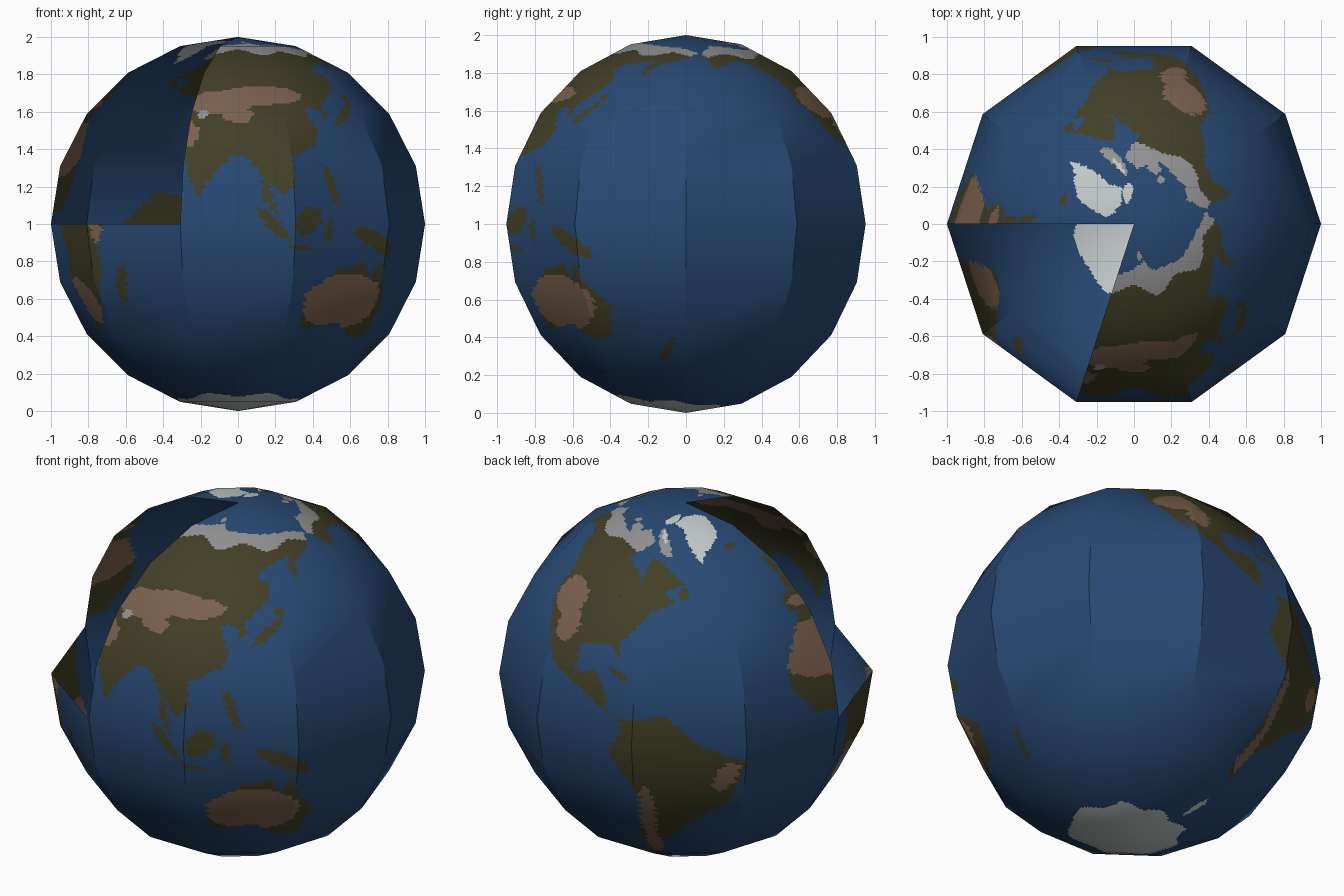
import bpy
from math import radians, sin, cos, ceil, pi
from mathutils import Vector

if "Cube" in bpy.data.objects:
    bpy.data.objects.remove(bpy.data.objects["Cube"])

# Flat colours (linear)
OCEAN, FOREST, DRY, TUNDRA, ICE = range(5)
COLOURS = [("ocean_blue", (0.021, 0.066, 0.172)), ("forest_green", (0.054, 0.05, 0.019)),
           ("dry_brown", (0.195, 0.118, 0.073)), ("tundra_grey", (0.29, 0.29, 0.29)),
           ("ice_white", (0.55, 0.59, 0.59))]
SEGMENTS, BANDS, ROWS, STEPS = 10, 10, 24, 72   # facets, and fine rows and steps per facet
TOTAL = SEGMENTS * STEPS


def blob(lon, lat, rx, ry, tilt=0):
    """Tilted oval outline, tilt in degrees."""
    c, s = cos(radians(tilt)), sin(radians(tilt))
    ring = [(rx * cos(k * pi / 12), ry * sin(k * pi / 12)) for k in range(24)]
    return [(lon + x * c - y * s, lat + x * s + y * c) for x, y in ring]


# Continent outlines as (longitude, latitude)
asia = [(70, 73), (88, 75), (105, 78), (113, 74), (140, 72), (180, 69), (190, 66), (178, 62),
        (163, 58), (157, 51), (156, 57), (162, 61), (143, 59), (135, 55), (141, 52), (140, 48),
        (127, 39), (129, 36), (126, 34), (125, 38), (119, 39), (119, 35), (122, 30), (119, 25),
        (108, 21), (109, 13), (105, 9), (100, 13), (103, 2), (98, 8), (98, 15), (92, 22),
        (88, 22), (80, 13), (77, 8), (72, 20), (70, 22)]
north_america = [(-168, 66), (-156, 71), (-115, 68), (-94, 72), (-82, 68), (-94, 60), (-82, 55),
                 (-79, 51), (-78, 62), (-70, 61), (-56, 52), (-66, 50), (-60, 46), (-70, 43),
                 (-76, 36), (-81, 31), (-80, 26), (-84, 30), (-97, 28), (-96, 19), (-88, 21),
                 (-83, 15), (-83, 10), (-78, 8), (-85, 10), (-105, 20), (-113, 31), (-110, 23),
                 (-124, 40), (-124, 48), (-140, 60), (-151, 60), (-163, 55), (-165, 63)]
south_america = [(-77, 8), (-62, 10), (-50, 0), (-35, -6), (-41, -22), (-48, -26), (-58, -36),
                 (-65, -43), (-66, -55), (-73, -52), (-73, -38), (-70, -18), (-81, -5), (-77, 4)]
africa = [(-6, 36), (-17, 21), (-17, 14), (-8, 4), (9, 4), (9, -1), (13, -8), (12, -17),
          (18, -34), (25, -34), (35, -24), (40, -15), (39, -6), (43, 0), (10, 37)]
australia = [(114, -22), (126, -14), (136, -12), (139, -17), (142, -11), (146, -19), (153, -26),
             (150, -37), (140, -38), (132, -32), (115, -34)]
greenland = [(-45, 60), (-40, 65), (-24, 70), (-14, 81), (-32, 83), (-60, 82), (-72, 78),
             (-58, 75), (-53, 68)]

# Smaller shapes as ovals: longitude, latitude, half width, half height, tilt
islands = [(-3, 40, 6, 4), (1, 47, 5, 4), (-3, 54, 2, 4, 15), (-19, 65, 5, 1.3),
           (46.7, -19, 2, 7, -15), (101, 0, 7, 1.8, -45), (113, 1, 5.5, 3.8, 35),
           (110, -7.5, 5, 0.8, -8), (121, -2, 1.3, 4), (140, -5.5, 10, 2.6, -25),
           (123, 12, 1.6, 7, 20), (137, 36.5, 8, 1.5, 35), (143, 43, 2.3, 1.6),
           (172, -42, 6.5, 1.5, 55), (-79, 21.7, 5, 0.8, -15), (-56, 49, 2.7, 2)]
dry_regions = [(0, 24, 19, 9.5), (-2, 40, 5, 2), (100, 44, 20, 4), (82, 41, 14, 5), (90, 36, 6, 3),
               (71, 29, 5, 4.5), (-112, 41, 10, 6.5), (-105, 33, 5, 6), (-42, -11, 6, 3.2, 55),
               (-68.5, -27, 3, 13), (-68.5, -44, 3.5, 8), (21, -24.5, 11, 7, -25),
               (39.5, -2.5, 2.5, 4), (130, -25, 17, 9.5)]
grey_islands = [(-74, 68.5, 10, 3, -30), (-110, 71, 7, 2), (-121, 73, 4, 1.3), (99, 79.5, 4.5, 1.3)]
ice_islands = [(-78, 80, 11, 2.7, 10), (-76, 71, 5, 1.3, -30), (-63, -68, 3, 5, -25)]
snow_peaks = [(76.5, 36, 2, 1.6), (-73.5, -48.5, 1, 2.7)]


def blobs(specs):
    return [blob(*spec) for spec in specs]


# Painting order: colour, outlines, whether it only recolours existing land
LAYERS = [(FOREST, [asia, north_america, south_america, africa, australia] + blobs(islands), False),
          (DRY, blobs(dry_regions), True), (TUNDRA, blobs(grey_islands), False),
          (ICE, [greenland] + blobs(ice_islands), False), (TUNDRA, blobs(snow_peaks), True)]


def paint_row(lat):
    """Colour of every longitude step along one latitude."""
    row = [OCEAN] * TOTAL
    wobble = 0.7 * sin(2.3 * lat) + 0.4 * sin(5.1 * lat)    # ragged coastlines
    for colour, outlines, land_only in LAYERS:
        for pts in outlines:
            xs = sorted(a[0] + wobble + (lat - a[1]) * (b[0] - a[0]) / (b[1] - a[1])
                        for a, b in zip(pts, pts[1:] + pts[:1]) if (a[1] > lat) != (b[1] > lat))
            for start, end in zip(xs[::2], xs[1::2]):
                for k in range(ceil(start * 2 - 0.5), ceil(end * 2 - 0.5)):
                    k = (k + TOTAL // 2) % TOTAL
                    if not land_only or row[k] != OCEAN:
                        row[k] = colour
    # Northern tundra line and southern ice cap
    for k in range(TOTAL):
        lon = radians(k / 2 - 180)
        if row[k] == FOREST and lat > 66 - 2.5 * cos(lon + radians(125)) + 1.5 * sin(9 * lon):
            row[k] = TUNDRA
        if lat < -72 + 5 * sin(lon) + 1.2 * sin(7 * lon):
            row[k] = ICE
    return row


def runs(cells):
    """Merge equal neighbouring cells into (start, end, colour)."""
    cuts = [0] + [k for k in range(1, len(cells)) if cells[k] != cells[k - 1]] + [len(cells)]
    return [(a, b, cells[a]) for a, b in zip(cuts, cuts[1:])]


def direction(azimuth, lat):
    a, l = radians(azimuth), radians(lat)
    return Vector((cos(l) * cos(a), cos(l) * sin(a), sin(l)))


def blend(c, u, v):
    return c[0].lerp(c[1], u).lerp(c[3].lerp(c[2], u), v)


verts, faces, mats, normals, index = [], [], [], [], {}


def add_patch(corners, corner_normals, u0, u1, v0, v1, colour):
    face = []
    for u, v in ((u0, v0), (u1, v0), (u1, v1), (u0, v1)):
        p = blend(corners, u, v) + Vector((0, 0, 1))
        key = tuple(round(c, 5) for c in p)
        if key not in index:
            index[key] = len(verts)
            verts.append(p)
        if index[key] not in face:
            face.append(index[key])
            normals.append(blend(corner_normals, u, v).normalized())
    faces.append(face)
    mats.append(colour)


# Globe shell: ten-sided, with two upper segments left open
for band in range(BANDS):
    low, high = -90 + 18 * band, -72 + 18 * band
    rows = [paint_row(low + 18 * (r + 0.5) / ROWS) for r in range(ROWS)]
    for seg in range(SEGMENTS):
        if seg in (5, 6) and low >= 0:
            continue
        a0, a1, mid = 36 * seg, 36 * seg + 36, 36 * seg + 18
        spots = [(a0, low), (a1, low), (a1, high), (a0, high)]
        corners = [direction(a, l) for a, l in spots]
        # Meridian edges are crisp near the equator and soft toward the poles
        soft = [direction(mid if abs(l) < 20 else a, l) for a, l in spots]
        strips = [runs(row[seg * STEPS:(seg + 1) * STEPS]) for row in rows]
        first = 0
        for r in range(1, ROWS + 1):
            if r == ROWS or strips[r] != strips[first]:
                for s, e, colour in strips[first]:
                    add_patch(corners, soft, s / STEPS, e / STEPS, first / ROWS, r / ROWS, colour)
                first = r

mesh = bpy.data.meshes.new("globe_shell")
mesh.from_pydata(verts, [], faces)
for name, rgb in COLOURS:
    mat = bpy.data.materials.new(name)
    mat.use_nodes = True
    mat.diffuse_color = (*rgb, 1)
    bsdf = next(n for n in mat.node_tree.nodes if n.type == 'BSDF_PRINCIPLED')
    bsdf.inputs["Base Color"].default_value = (*rgb, 1)
    bsdf.inputs["Roughness"].default_value = 0.9
    mesh.materials.append(mat)
for poly, colour in zip(mesh.polygons, mats):
    poly.material_index = colour
    poly.use_smooth = True
mesh.update()
mesh.normals_split_custom_set([tuple(n) for n in normals])
globe = bpy.data.objects.new("globe_shell", mesh)
bpy.context.scene.collection.objects.link(globe)
